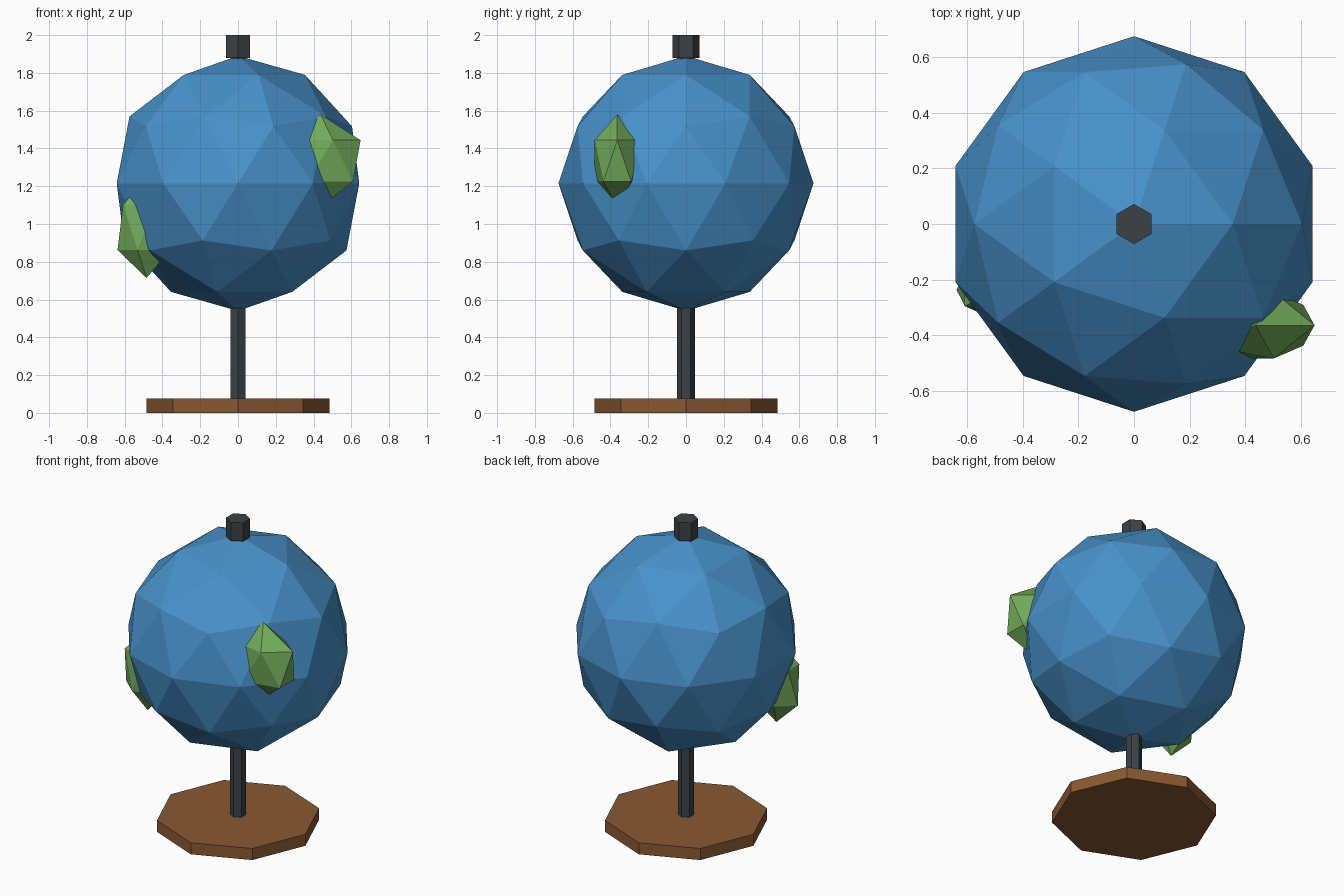
import bpy

if "Cube" in bpy.data.objects:
    bpy.data.objects.remove(bpy.data.objects["Cube"])


def material(name, rgb):
    m = bpy.data.materials.new(name)
    m.diffuse_color = (*rgb, 1.0)
    m.use_nodes = True
    m.node_tree.nodes["Principled BSDF"].inputs["Base Color"].default_value = m.diffuse_color
    return m


BLUE = material("ocean blue", (0.065, 0.285, 0.59))
GREEN = material("land green", (0.17, 0.41, 0.105))
BROWN = material("wood brown", (0.25, 0.10, 0.032))
GREY = material("dark metal", (0.047, 0.053, 0.06))


def finish(name, mat):
    ob = bpy.context.object
    ob.name = name
    ob.data.materials.append(mat)
    return ob


def prism(name, sides, radius, z0, z1, mat):
    bpy.ops.mesh.primitive_cylinder_add(vertices=sides, radius=radius, depth=z1 - z0,
                                        location=(0, 0, (z0 + z1) / 2))
    return finish(name, mat)


def ico(name, subdivisions, location, size, mat):
    bpy.ops.mesh.primitive_ico_sphere_add(subdivisions=subdivisions, radius=1,
                                          location=location)
    bpy.context.object.scale = size
    bpy.ops.object.transform_apply(location=False, rotation=False, scale=True)
    return finish(name, mat)


# Stand: octagonal foot, hexagonal rod and top knob
prism("base", 8, 0.485, 0.0, 0.075, BROWN)
prism("rod", 6, 0.047, 0.07, 1.90, GREY)
prism("top_knob", 6, 0.072, 1.88, 2.0, GREY)

# Faceted globe
ico("globe", 2, (0, 0, 1.215), (0.675, 0.675, 0.675), BLUE)

# Land masses: squashed icosahedra half sunk in the globe
ico("land_right", 1, (0.437, -0.364, 1.334), (0.237, 0.14, 0.246), GREEN)
ico("land_left", 1, (-0.484, -0.237, 0.982), (0.172, 0.11, 0.268), GREEN)
